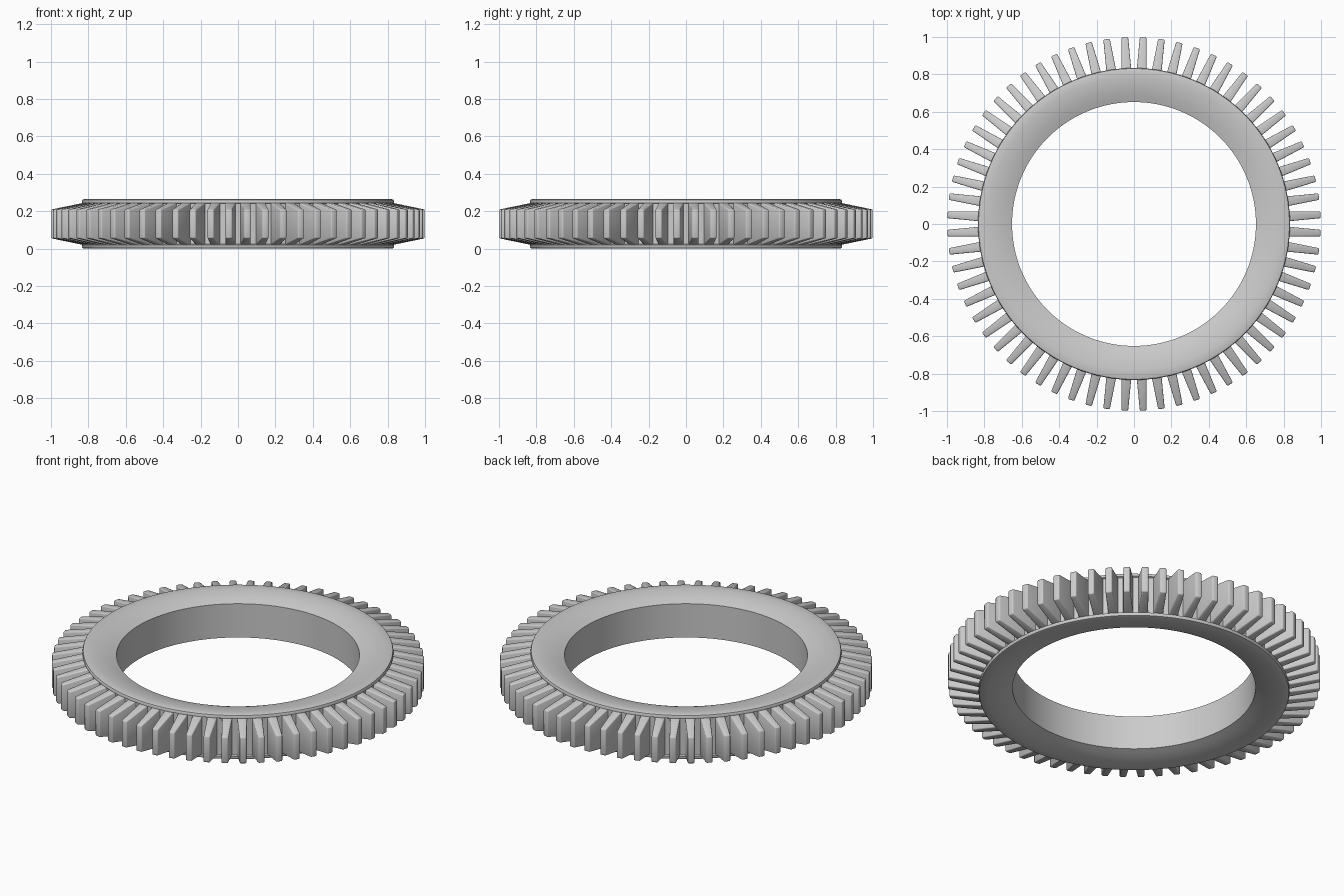
import bpy, bmesh, math
from mathutils import Matrix, Vector

if "Cube" in bpy.data.objects:
    bpy.data.objects.remove(bpy.data.objects["Cube"])

TEETH = 64
SEG = 128
H = 0.264
MID = H / 2


def finish(bm, name, angle=30):
    bmesh.ops.recalc_face_normals(bm, faces=bm.faces)
    me = bpy.data.meshes.new(name)
    bm.to_mesh(me)
    bm.free()
    ob = bpy.data.objects.new(name, me)
    bpy.context.collection.objects.link(ob)
    bpy.ops.object.select_all(action='DESELECT')
    ob.select_set(True)
    bpy.context.view_layer.objects.active = ob
    bpy.ops.object.shade_smooth_by_angle(angle=math.radians(angle))
    return ob


# Ring: upper half profile (radius, height above middle), mirrored and lathed
half = [(0.652, 0.100), (0.68, 0.110), (0.71, 0.119), (0.745, 0.127), (0.785, 0.1315),
        (0.823, 0.132), (0.831, 0.129), (0.834, 0.122), (0.834, 0.112), (0.826, 0.108)]
profile = [(r, MID + h) for r, h in half] + [(r, MID - h) for r, h in reversed(half)]
bm = bmesh.new()
rings = []
for i in range(SEG):
    a = 2 * math.pi * i / SEG
    rings.append([bm.verts.new((r * math.cos(a), r * math.sin(a), z)) for r, z in profile])
n = len(profile)
for i in range(SEG):
    p, q = rings[i], rings[(i + 1) % SEG]
    for j in range(n):
        k = (j + 1) % n
        bm.faces.new((p[j], q[j], q[k], p[k]))
finish(bm, "ring_body")

# Teeth: tapered fins with slanted ends and softened edges
bm = bmesh.new()
side = [(0.81, 0.027, 0.116), (0.999, 0.0175, 0.077)]  # radius, half width, half height
(r0, w0, h0), (r1, w1, h1) = side
v = [bm.verts.new((r, s * w, MID + t * h))
     for r, w, h in side for s, t in ((-1, -1), (1, -1), (1, 1), (-1, 1))]
bm.faces.new(v[:4])
bm.faces.new(v[4:])
for i in range(4):
    j = (i + 1) % 4
    bm.faces.new((v[i], v[j], v[4 + j], v[4 + i]))
bmesh.ops.recalc_face_normals(bm, faces=bm.faces)
edges = [e for e in bm.edges if any(p.co.x > 0.9 for p in e.verts)]
bmesh.ops.bevel(bm, geom=edges, offset=0.006, segments=2, profile=0.5, affect='EDGES')
base = bm.faces[:] + bm.edges[:] + bm.verts[:]
step = 2 * math.pi / TEETH
for i in range(1, TEETH):
    copy = bmesh.ops.duplicate(bm, geom=base)["geom"]
    bmesh.ops.rotate(bm, cent=(0, 0, 0), matrix=Matrix.Rotation(step * i, 3, 'Z'),
                     verts=[g for g in copy if isinstance(g, bmesh.types.BMVert)])
bmesh.ops.rotate(bm, cent=(0, 0, 0), matrix=Matrix.Rotation(step / 2, 3, 'Z'), verts=bm.verts)
finish(bm, "gear_teeth", 50)
